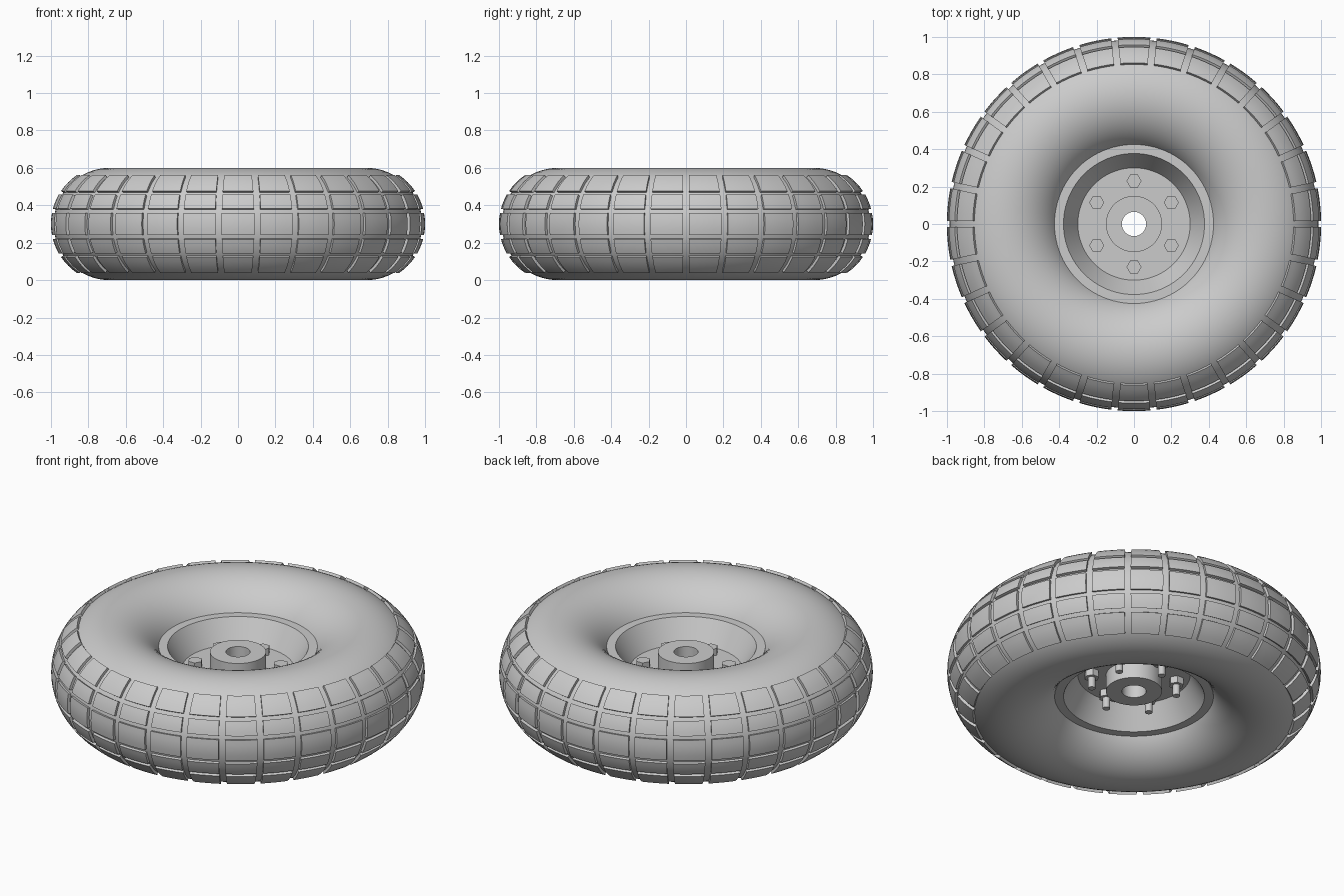
import bpy
import bmesh
from math import sin, cos, pi, radians, asin

if "Cube" in bpy.data.objects:
    bpy.data.objects.remove(bpy.data.objects["Cube"], do_unlink=True)

MID = 0.3           # height of the wheel's centre plane
RING = 0.685        # radius of the tyre's centre circle
TUBE = 0.3          # tyre section radius
BLOCKS = 30         # tread blocks around the tyre

grey = bpy.data.materials.new("plain_grey")
grey.use_nodes = True
grey.diffuse_color = (0.6, 0.6, 0.6, 1)
grey.node_tree.nodes["Principled BSDF"].inputs["Base Color"].default_value = (0.6, 0.6, 0.6, 1)


def finish(bm, name, smooth=True):
    bmesh.ops.recalc_face_normals(bm, faces=bm.faces)
    mesh = bpy.data.meshes.new(name)
    bm.to_mesh(mesh)
    bm.free()
    mesh.materials.append(grey)
    obj = bpy.data.objects.new(name, mesh)
    bpy.context.collection.objects.link(obj)
    obj.location.z = MID
    if smooth:
        bpy.ops.object.select_all(action='DESELECT')
        obj.select_set(True)
        bpy.context.view_layer.objects.active = obj
        bpy.ops.object.shade_smooth_by_angle(angle=radians(30))
    return obj


def revolve(bm, profile, steps, centre=(0, 0)):
    """Spin a closed (radius, z) profile about a vertical axis."""
    rings = []
    for i in range(steps):
        a = 2 * pi * i / steps
        rings.append([bm.verts.new((centre[0] + r * cos(a), centre[1] + r * sin(a), z))
                      for r, z in profile])
    n = len(profile)
    for i in range(steps):
        a, b = rings[i], rings[(i + 1) % steps]
        for j in range(n):
            k = (j + 1) % n
            bm.faces.new((a[j], b[j], b[k], a[k]))


def prism(bm, radius, z0, z1, steps, centre):
    """Capped vertical prism with a corner on +x."""
    ends = []
    for z in (z0, z1):
        ends.append([bm.verts.new((centre[0] + radius * cos(2 * pi * i / steps),
                                   centre[1] + radius * sin(2 * pi * i / steps), z))
                     for i in range(steps)])
    low, high = ends
    bm.faces.new(low)
    bm.faces.new(high)
    for i in range(steps):
        k = (i + 1) % steps
        bm.faces.new((low[i], low[k], high[k], high[i]))


# Tyre carcass: a plain torus
bm = bmesh.new()
revolve(bm, [(RING + TUBE * cos(2 * pi * i / 64), TUBE * sin(2 * pi * i / 64))
             for i in range(64)], 120)
finish(bm, "tyre")


# Tread: curved blocks in five rows
def tread_block(bm, turn, low, high, rows=4, cols=4, gap=0.034):
    layers = []
    for tube in (TUBE - 0.01, 1 - RING):
        grid = []
        for i in range(rows + 1):
            phi = low + (high - low) * i / rows
            r, z = RING + tube * cos(phi), tube * sin(phi)
            half = pi / BLOCKS - asin(gap / 2 / r)
            angles = [turn + half * (2 * j / cols - 1) for j in range(cols + 1)]
            grid.append([bm.verts.new((r * cos(a), r * sin(a), z)) for a in angles])
        layers.append(grid)
    base, top = layers
    for i in range(rows):
        for j in range(cols):
            bm.faces.new((top[i][j], top[i][j + 1], top[i + 1][j + 1], top[i + 1][j]))

    def border(g):
        return (g[0][:-1] + [row[-1] for row in g[:-1]]
                + g[-1][:0:-1] + [row[0] for row in g[:0:-1]])
    b, t = border(base), border(top)
    for i in range(len(b)):
        k = (i + 1) % len(b)
        bm.faces.new((b[i], b[k], t[k], t[i]))


bm = bmesh.new()
row_spans = [(-11, 11), (15, 30), (34, 56)]
row_spans += [(-hi, -lo) for lo, hi in row_spans[1:]]
for n in range(BLOCKS):
    for lo, hi in row_spans:
        tread_block(bm, (n + 0.5) * 2 * pi / BLOCKS, radians(lo), radians(hi))
finish(bm, "tread_blocks")

# Rim: flat flanges, sloping walls and a thin centre disc
upper = [(0.425, 0.152), (0.377, 0.152), (0.30, 0.022), (0.10, 0.022)]
bm = bmesh.new()
revolve(bm, upper + [(r, -z) for r, z in reversed(upper)], 96)
finish(bm, "rim")

# Hub: bored cylinder
bm = bmesh.new()
revolve(bm, [(0.15, -0.12), (0.15, 0.12), (0.065, 0.12), (0.065, -0.12)], 64)
finish(bm, "hub")

# Six bolts with hexagonal heads and nuts
for n in range(6):
    a = radians(30 + 60 * n)
    spot = (0.23 * cos(a), 0.23 * sin(a))
    bm = bmesh.new()
    prism(bm, 0.04, 0.022, 0.062, 6, spot)
    prism(bm, 0.04, -0.062, -0.022, 6, spot)
    prism(bm, 0.02, -0.125, 0.03, 24, spot)
    finish(bm, f"wheel_bolt_{n + 1}")
